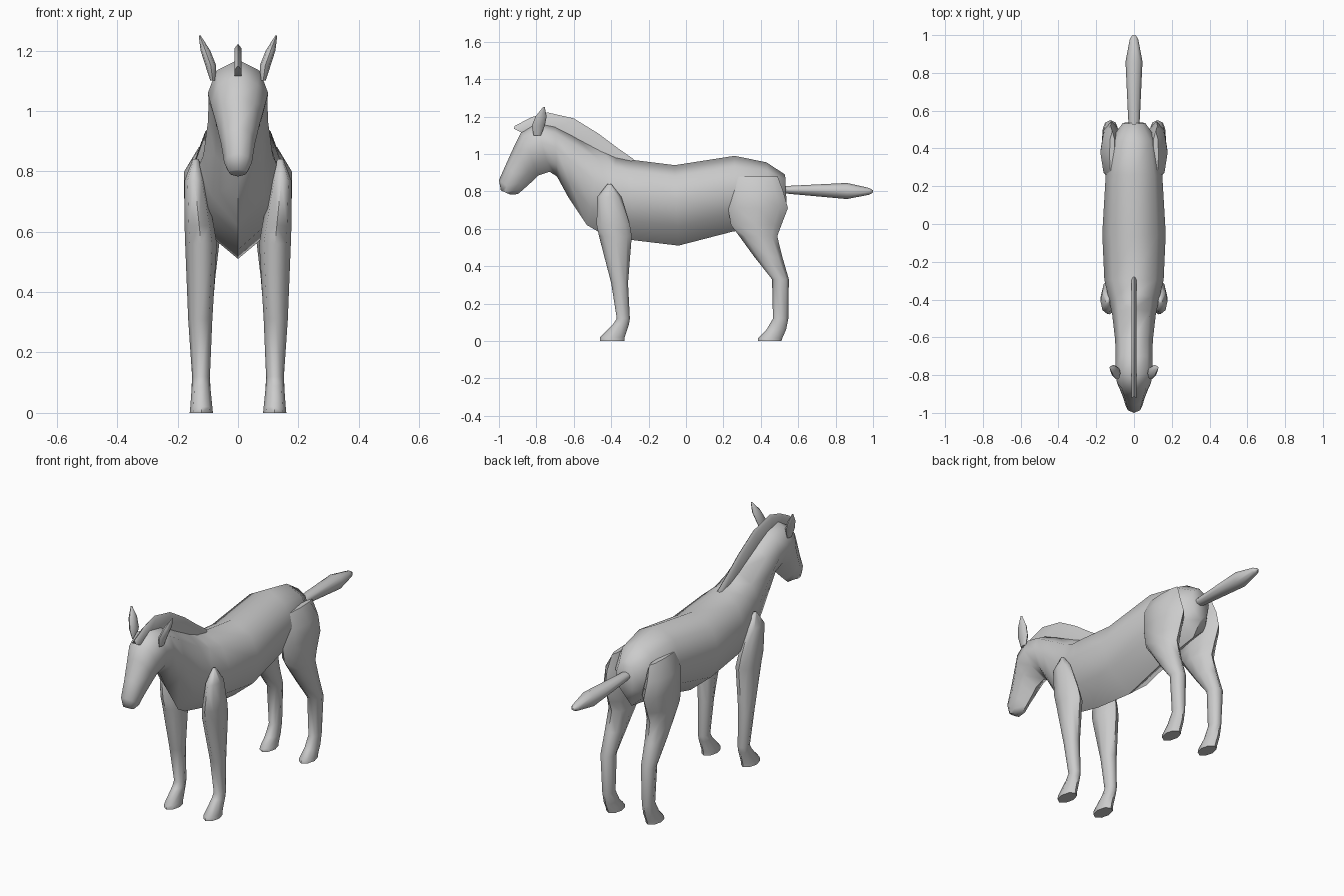
import bpy, bmesh, math
from mathutils import Vector

coat = bpy.data.materials.new("grey coat")
coat.diffuse_color = (0.6, 0.6, 0.6, 1)


def loft(name, rings):
    """Skin a closed tube through rings of equal point count, capped at both ends."""
    bm = bmesh.new()
    loops = [[bm.verts.new(p) for p in ring] for ring in rings]
    n = len(loops[0])
    for a, b in zip(loops, loops[1:]):
        for i in range(n):
            j = (i + 1) % n
            bm.faces.new((a[i], a[j], b[j], b[i]))
    bm.faces.new(loops[0])
    bm.faces.new(loops[-1][::-1])
    bmesh.ops.recalc_face_normals(bm, faces=bm.faces)
    mesh = bpy.data.meshes.new(name)
    bm.to_mesh(mesh)
    bm.free()
    mesh.materials.append(coat)
    obj = bpy.data.objects.new(name, mesh)
    bpy.context.collection.objects.link(obj)
    bpy.ops.object.select_all(action='DESELECT')
    obj.select_set(True)
    bpy.context.view_layer.objects.active = obj
    bpy.ops.object.shade_smooth_by_angle(angle=math.radians(60))
    return obj


def upright(z, y0, y1, x0, x1, side, n=8):
    """Horizontal ring filling the given y and x extents."""
    return [(side * ((x0 + x1) / 2 + (x1 - x0) / 2 * math.cos(a)),
             (y0 + y1) / 2 + (y1 - y0) / 2 * math.sin(a), z)
            for a in (math.tau * i / n for i in range(n))]


# Trunk, neck and head: top y, z, bottom y, z, half width
spine = [
    (.53, .89, .54, .70, .06), (.43, .955, .48, .62, .12),
    (.26, .99, .25, .585, .15), (-.06, .94, -.04, .51, .168),
    (-.30, .97, -.29, .54, .157), (-.37, .985, -.47, .585, .13),
    (-.45, 1.02, -.53, .62, .115), (-.60, 1.10, -.63, .77, .10),
    (-.70, 1.15, -.69, .88, .097), (-.80, 1.17, -.73, .905, .10),
    (-.88, 1.12, -.79, .885, .09), (-.915, 1.05, -.82, .855, .075),
    (-.96, .95, -.87, .81, .056), (-1.0, .86, -.90, .785, .046),
    (-.99, .805, -.94, .783, .03),
]
# Half cross-section: height fraction, width fraction
section = [(0, 0), (.24, .74), (.58, 1), (.86, .72), (1, 0)]
outline = section + [(t, -w) for t, w in section[-2:0:-1]]
body = []
for ty, tz, by, bz, w in spine:
    top, bot = Vector((0, ty, tz)), Vector((0, by, bz))
    body.append([bot.lerp(top, t) + Vector((f * w, 0, 0)) for t, f in outline])
loft("body", body)

# Legs and ears: z, back-front extent in y, inner-outer extent in x
front_leg = [
    (.84, -.42, -.40, .13, .15), (.77, -.475, -.345, .11, .177),
    (.62, -.478, -.30, .08, .177), (.56, -.465, -.29, .07, .175),
    (.31, -.40, -.31, .085, .165), (.12, -.37, -.30, .093, .152),
    (.09, -.39, -.305, .092, .153), (.02, -.46, -.328, .085, .158),
    (0, -.46, -.33, .083, .16),
]
hind_leg = [
    (.88, .25, .49, .10, .13), (.80, .235, .52, .07, .178),
    (.71, .225, .545, .06, .178), (.62, .24, .51, .06, .176),
    (.56, .285, .488, .062, .174), (.45, .365, .515, .075, .17),
    (.33, .46, .55, .085, .165), (.12, .465, .547, .093, .152),
    (.06, .43, .535, .09, .155), (.015, .385, .515, .085, .158),
    (0, .385, .51, .083, .16),
]
ear = [
    (1.10, -.815, -.775, .075, .092), (1.15, -.825, -.755, .072, .108),
    (1.20, -.805, -.745, .092, .124), (1.25, -.765, -.755, .124, .13),
]
for side, label in ((-1, "left"), (1, "right")):
    for name, rows in (("front_leg", front_leg), ("hind_leg", hind_leg), ("ear", ear)):
        loft(label + "_" + name, [upright(*row, side) for row in rows])

# Mane: crest y, z and root y, z, a thin strip along the neck
mane = [
    (-.915, 1.15, -.88, 1.115), (-.83, 1.195, -.81, 1.14),
    (-.74, 1.222, -.74, 1.13), (-.60, 1.19, -.62, 1.08),
    (-.47, 1.11, -.50, 1.01), (-.37, 1.035, -.40, .97),
    (-.28, .972, -.32, .95),
]
loft("mane", [[(-.012, ry, rz), (.012, ry, rz), (.012, cy - .005, cz - .015),
               (0, cy, cz), (-.012, cy - .005, cz - .015)] for cy, cz, ry, rz in mane])

# Tail: y, centre z, half width, half height
tail = [(.50, .81, .025, .018), (.56, .808, .031, .022), (.86, .802, .045, .043),
        (.98, .80, .022, .018), (1.0, .80, .008, .006)]
loft("tail", [[(w * math.cos(math.tau * i / 8), y, z + h * math.sin(math.tau * i / 8))
               for i in range(8)] for y, z, w, h in tail])
